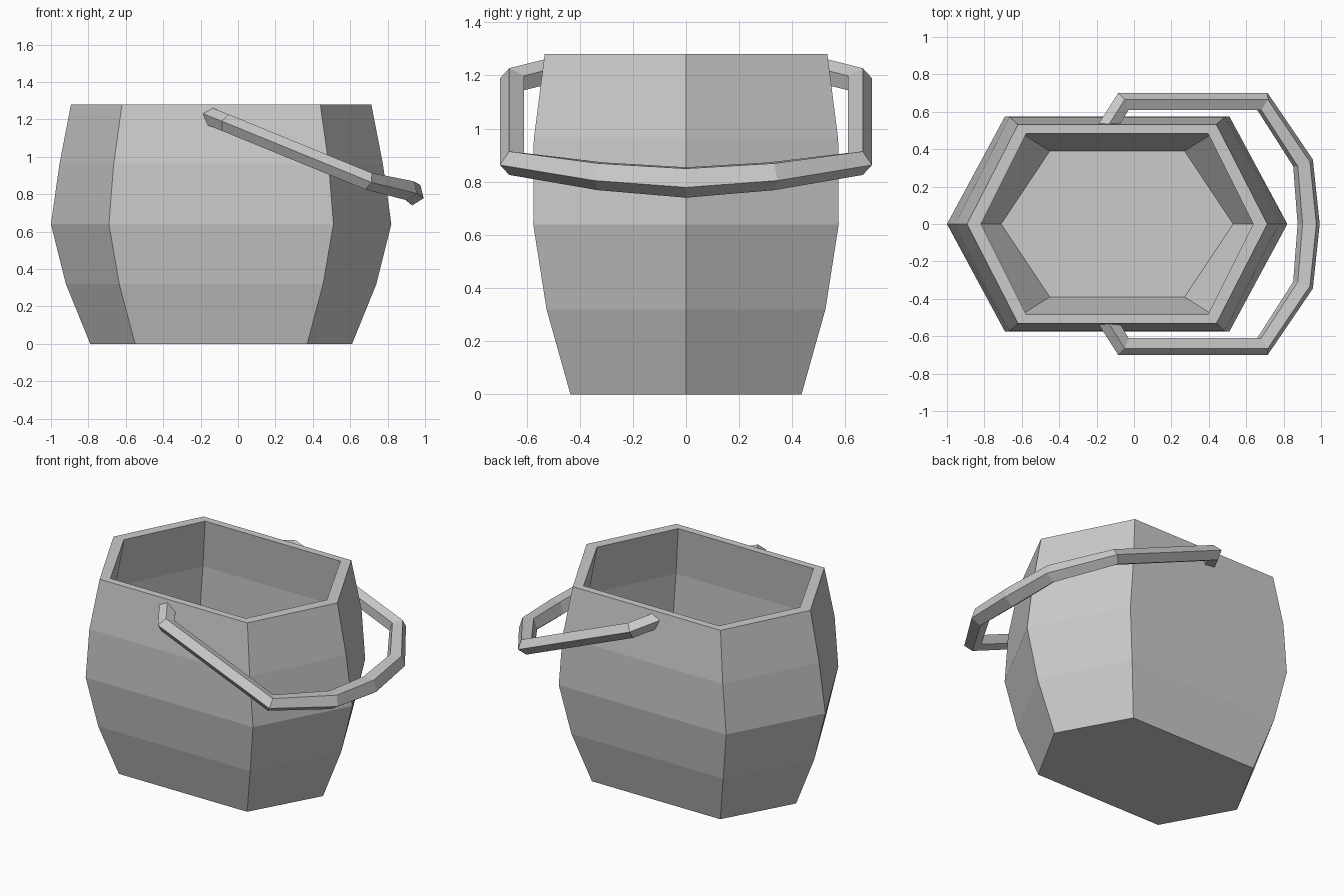
import bpy, bmesh, math
from mathutils import Vector

old = bpy.data.objects.get("Cube")
if old:
    bpy.data.objects.remove(old, do_unlink=True)

grey = bpy.data.materials.new("plain grey")
grey.use_nodes = True
grey.diffuse_color = (0.6, 0.6, 0.6, 1)
grey.node_tree.nodes["Principled BSDF"].inputs["Base Color"].default_value = (0.6, 0.6, 0.6, 1)


def loft(name, rings):
    """Skin a list of equal-length closed rings and cap both ends."""
    bm = bmesh.new()
    loops = [[bm.verts.new(p) for p in ring] for ring in rings]
    for a, b in zip(loops, loops[1:]):
        for i in range(len(a)):
            j = (i + 1) % len(a)
            bm.faces.new((a[i], a[j], b[j], b[i]))
    bm.faces.new(loops[0])
    bm.faces.new(loops[-1])
    bmesh.ops.recalc_face_normals(bm, faces=bm.faces)
    mesh = bpy.data.meshes.new(name)
    bm.to_mesh(mesh)
    bm.free()
    mesh.materials.append(grey)
    obj = bpy.data.objects.new(name, mesh)
    bpy.context.collection.objects.link(obj)
    return obj


# Bucket body: stretched hexagon rings, up the outside and down the inside
BODY_X = -0.09


def hexagon(tip, corner, depth, z):
    pts = [(tip, 0), (corner, depth), (-corner, depth),
           (-tip, 0), (-corner, -depth), (corner, -depth)]
    return [(x + BODY_X, y, z) for x, y in pts]


outside = [(0.70, 0.46, 0.435, 0), (0.83, 0.545, 0.525, 0.32),
           (0.91, 0.60, 0.575, 0.64), (0.865, 0.575, 0.573, 0.96),
           (0.803, 0.53, 0.532, 1.28)]
inside = [(t - 0.075, c - 0.045, d - 0.047, z) for t, c, d, z in outside]
inside[0] = (0.62, 0.36, 0.39, 0.05)
loft("bucket_body", [hexagon(*p) for p in outside + inside[::-1]])

# Handle: five-sided bar swept along a mirrored path, mitred at each bend
half = [(-0.135, -0.53, 1.21, 0.05), (-0.06, -0.65, 1.18, 0.05),
        (0.69, -0.65, 0.873, 0.05), (0.905, -0.325, 0.825, 0.057)]
path = half + [(0.935, 0, 0.802, 0.062)] + [(x, -y, z, r) for x, y, z, r in half[::-1]]
points = [Vector(p[:3]) for p in path]
up = Vector((0.37, 0, 0.93)).normalized()
rings = []
for k, centre in enumerate(points):
    back = (centre - points[max(k - 1, 0)]).normalized()
    ahead = (points[min(k + 1, len(points) - 1)] - centre).normalized()
    if k in (0, len(points) - 1):
        # ends are cut flush with the wall
        out = Vector((-0.93, 0, 0.37)) * 1.25
    else:
        tangent = (back + ahead).normalized()
        out = tangent.cross(up).normalized() / tangent.dot(ahead)
    radius = path[k][3]
    rings.append([centre + radius * (out * math.cos(a) + up * math.sin(a))
                  for a in (math.tau * i / 5 for i in range(5))])
loft("carry_handle", rings)
